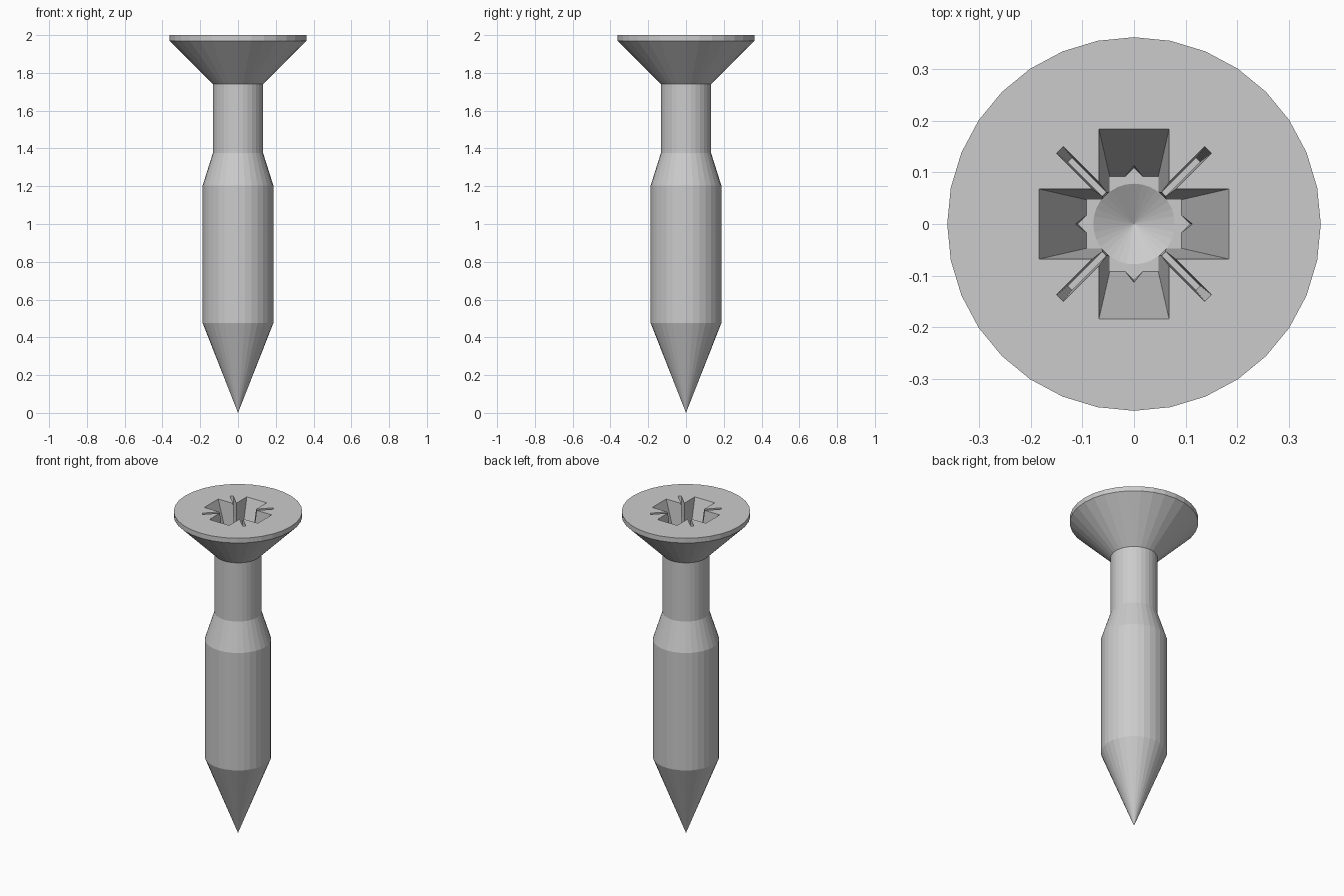
import bpy, bmesh, math
from mathutils import Matrix

if "Cube" in bpy.data.objects:
    bpy.data.objects.remove(bpy.data.objects["Cube"])

SIDES = 32
TOP = 2.0

def make_object(name, bm):
    bmesh.ops.recalc_face_normals(bm, faces=bm.faces[:])
    me = bpy.data.meshes.new(name)
    bm.to_mesh(me)
    bm.free()
    ob = bpy.data.objects.new(name, me)
    bpy.context.collection.objects.link(ob)
    return ob

def revolve(name, profile):
    """Lathe (radius, z) points around z; radius 0 gives a pole."""
    bm = bmesh.new()
    rings = []
    for r, z in profile:
        n = SIDES if r > 0 else 1
        rings.append([bm.verts.new((r * math.cos(2 * math.pi * i / SIDES),
                                    r * math.sin(2 * math.pi * i / SIDES), z)) for i in range(n)])
    for a, b in zip(rings, rings[1:]):
        for i in range(SIDES):
            j = (i + 1) % SIDES
            q = [a[i % len(a)], a[j % len(a)], b[j % len(b)], b[i % len(b)]]
            bm.faces.new(list(dict.fromkeys(q)))
    for ring in (rings[0], rings[-1]):
        if len(ring) > 1:
            bm.faces.new(ring)
    return make_object(name, bm)

def tapered_cutter(name, low, high, depth, angle=0):
    """Block with half sizes low at the floor and high at the head surface, run on above it."""
    k = 1 + 0.05 / depth
    up = [l + (h - l) * k for l, h in zip(low, high)]
    bm = bmesh.new()
    bmesh.ops.create_cube(bm, size=2)
    for v in bm.verts:
        s, z = (up, TOP + 0.05) if v.co.z > 0 else (low, TOP - depth)
        v.co = (v.co.x * s[0], v.co.y * s[1], z)
    bmesh.ops.transform(bm, matrix=Matrix.Rotation(math.radians(angle), 4, 'Z'), verts=bm.verts)
    return make_object(name, bm)

# Pointed shank, neck and countersunk head in one turned body
screw = revolve("screw_body", [(0, 0), (0.187, 0.475), (0.187, 1.205), (0.133, 1.375),
                               (0.133, 1.74), (0.362, 1.97), (0.362, TOP)])

# Drive recess: cross arms, chamfered centre, diagonal ticks and conical bottom
DEPTH = 0.27
cutters = []
for i in range(2):
    cutters.append(tapered_cutter("cross_cutter", (0.092, 0.047), (0.184, 0.068),
                                  DEPTH + 0.0005 * i, 90 * i))
cutters.append(tapered_cutter("centre_cutter", (0.077, 0.077), (0.09, 0.09), DEPTH - 0.0005, 45))
for i in range(2):
    cutters.append(tapered_cutter("tick_cutter", (0.176, 0.006), (0.203, 0.009),
                                  0.18 + 0.0005 * i, 45 + 90 * i))
cutters.append(revolve("cone_cutter", [(0, TOP - DEPTH - 0.045), (0.079, TOP - DEPTH),
                                       (0.079, TOP - DEPTH + 0.01)]))

for c in cutters:
    c.hide_render = True
    mod = screw.modifiers.new("recess", 'BOOLEAN')
    mod.operation = 'DIFFERENCE'
    mod.solver = 'EXACT'
    mod.object = c

# Bake the recess and drop the cutters
bpy.context.view_layer.update()
baked = bpy.data.meshes.new_from_object(screw.evaluated_get(bpy.context.evaluated_depsgraph_get()))
screw.modifiers.clear()
screw.data = baked
for c in cutters:
    bpy.data.objects.remove(c)
